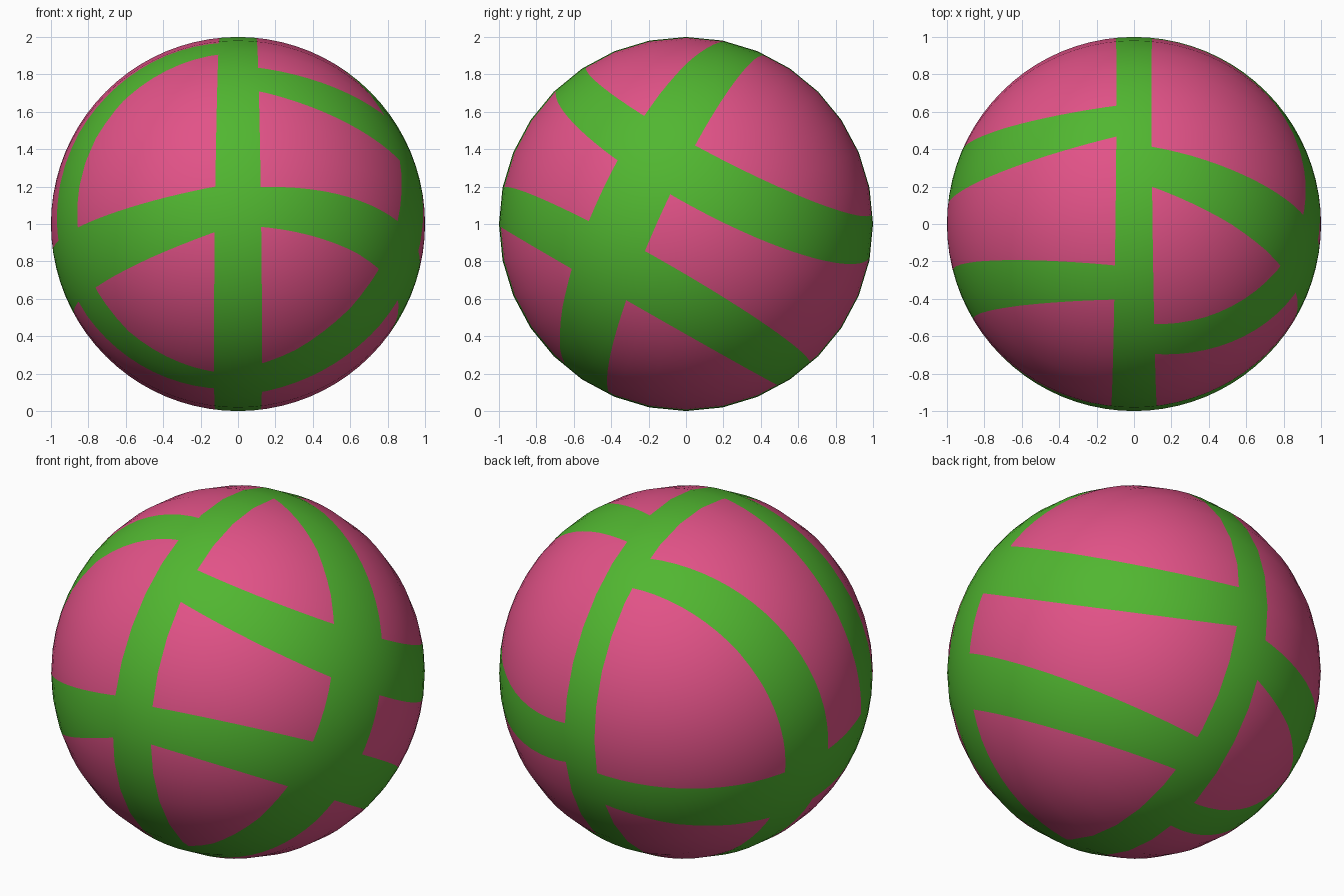
import bpy, bmesh, math
from mathutils import Vector, Matrix

if "Cube" in bpy.data.objects:
    bpy.data.objects.remove(bpy.data.objects["Cube"])

# Each band edge: the two angles (degrees, in the y-z plane) where it meets the
# central ring, and how far the edge's cutting plane leans sideways.
BANDS = {
    1: [((122, 3.4, .127), (133, -9.5, .225)),
        ((76.7, 231.5, -.30), (64.5, 246.5, -.163)),
        ((169, 311.5, .09), (180.5, 300, -.01))],
    -1: [((113.7, 233.6, -.01), (103.4, 242.4, .105)),
         ((49.8, -68.1, .132), (60.6, -78.9, .245)),
         ((167.2, -10.5, .167), (180, -22.3, .323))],
}


def edge_plane(a, b, lean, side):
    """Plane n.p = d for one band edge on one half of the ball."""
    mid, half = math.radians((a + b) / 2), math.radians((a - b) / 2)
    return Vector((lean * side, math.cos(mid), math.sin(mid))), math.cos(half)


def cut(bm, n, d, side):
    """Slice only the faces on one half of the ball."""
    faces = [f for f in bm.faces if f.calc_center_median().x * side > 0]
    geom = list({v for f in faces for v in f.verts}) + \
        list({e for f in faces for e in f.edges}) + faces
    bmesh.ops.bisect_plane(bm, geom=geom, dist=1e-5,
                           plane_co=n * (d / n.length_squared), plane_no=n)


def material(name, rgb):
    m = bpy.data.materials.new(name)
    m.diffuse_color = (*rgb, 1)
    m.use_nodes = True
    m.node_tree.nodes["Principled BSDF"].inputs["Base Color"].default_value = m.diffuse_color
    return m


# Ball, with its poles on the left and right
bm = bmesh.new()
bmesh.ops.create_uvsphere(bm, u_segments=32, v_segments=40, radius=1,
                          matrix=Matrix.Rotation(math.pi / 2, 4, 'Y'))

# Central ring and three crossing bands per half, cut into the surface
ring, bands = {}, {}
for side in (1, -1):
    ring[side] = (Vector((side, .013, .012)), .111)
    bands[side] = [[edge_plane(*e, side) for e in band] for band in BANDS[side]]
    for n, d in [ring[side]] + [p for band in bands[side] for p in band]:
        cut(bm, n, d, side)

# Colour: green inside any band, pink elsewhere
for f in bm.faces:
    c = f.calc_center_median()
    side = 1 if c.x > 0 else -1
    n, d = ring[side]
    green = n.dot(c) < d
    for (n1, d1), (n2, d2) in bands[side]:
        green = green or (n1.dot(c) - d1) * (n2.dot(c) - d2) < 0
    f.material_index = int(green)
    f.smooth = True

mesh = bpy.data.meshes.new("ball")
bm.to_mesh(mesh)
bm.free()
mesh.materials.append(material("pink", (.76, .085, .245)))
mesh.materials.append(material("green", (.082, .47, .03)))
# Round shading across the cut faces
mesh.normals_split_custom_set_from_vertices([v.co.normalized() for v in mesh.vertices])

ball = bpy.data.objects.new("ball", mesh)
ball.location.z = 1
bpy.context.collection.objects.link(ball)
